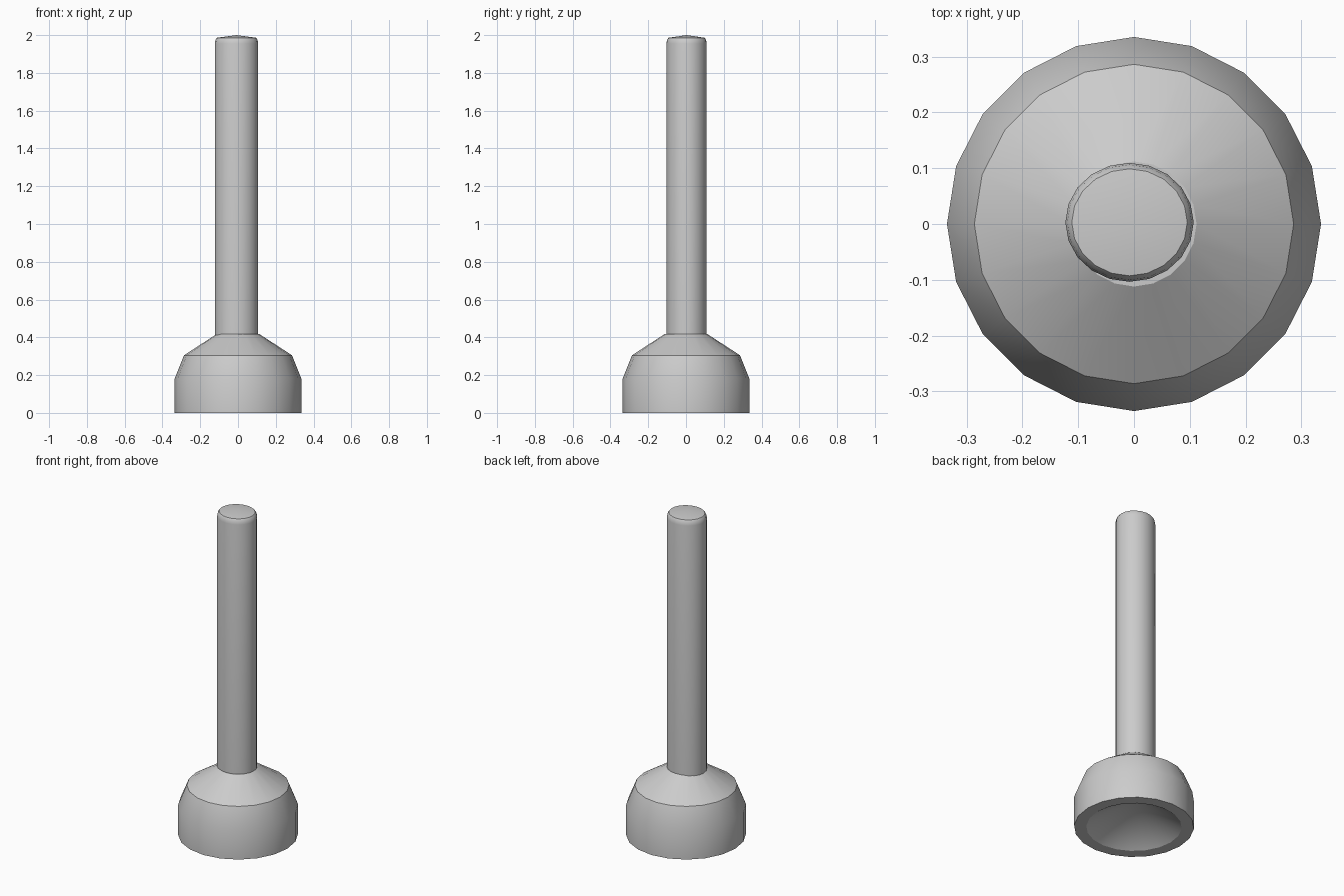
import bpy, bmesh, math

if "Cube" in bpy.data.objects:
    bpy.data.objects.remove(bpy.data.objects["Cube"])

SIDES = 20


def lathe(name, profile, centre=(0, 0), squash=(1, 1)):
    """Turn a (radius, height) profile around z; radius 0 makes a pole."""
    bm = bmesh.new()
    rings = []
    for r, z in profile:
        count = SIDES if r > 0 else 1
        ring = []
        for i in range(count):
            a = 2 * math.pi * i / SIDES
            ring.append(bm.verts.new((centre[0] + r * squash[0] * math.cos(a),
                                      centre[1] + r * squash[1] * math.sin(a), z)))
        rings.append(ring)
    for lo, hi in zip(rings, rings[1:]):
        for i in range(SIDES):
            j = (i + 1) % SIDES
            if len(lo) == 1:
                bm.faces.new((lo[0], hi[j], hi[i]))
            elif len(hi) == 1:
                bm.faces.new((lo[i], lo[j], hi[0]))
            else:
                bm.faces.new((lo[i], lo[j], hi[j], hi[i]))
    bmesh.ops.recalc_face_normals(bm, faces=bm.faces)
    mesh = bpy.data.meshes.new(name)
    bm.to_mesh(mesh)
    bm.free()
    obj = bpy.data.objects.new(name, mesh)
    bpy.context.collection.objects.link(obj)
    bpy.ops.object.select_all(action='DESELECT')
    obj.select_set(True)
    bpy.context.view_layer.objects.active = obj
    bpy.ops.object.shade_smooth_by_angle(angle=math.radians(30))
    return obj


# Rubber cup: shallow conical hollow, flat rim, then up the outside to the neck
lathe("cup", [(0, 0.17), (0.267, 0), (0.335, 0), (0.335, 0.183),
              (0.286, 0.305), (0.112, 0.418), (0, 0.418)])

# Handle: slightly off-centre rod with a rounded end
lathe("handle", [(0, 0.40), (1, 0.40), (1, 1.955), (0.97, 1.975), (0.9, 1.986), (0, 2.0)],
      centre=(-0.008, 0.003), squash=(0.115, 0.1065))
